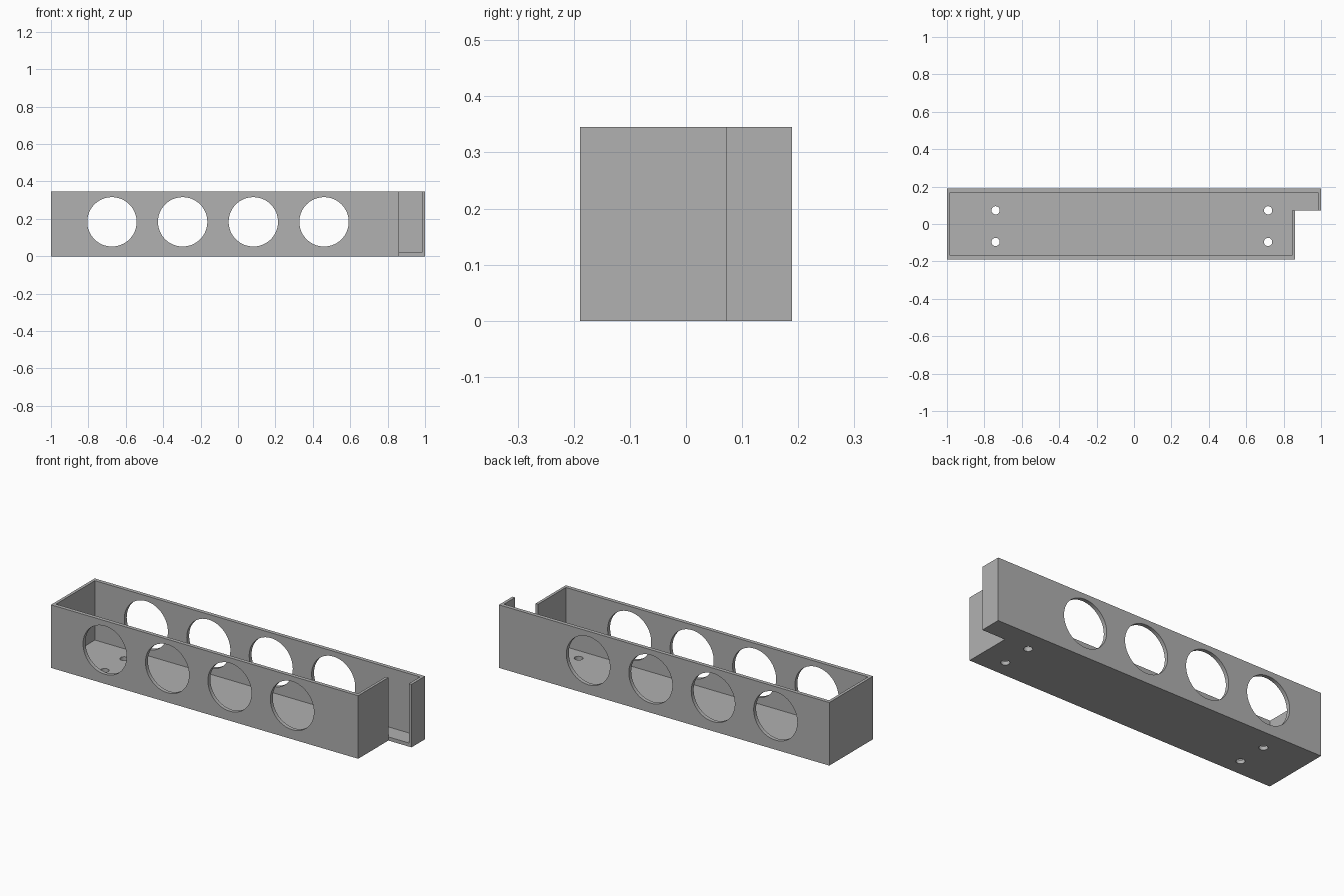
import bpy
import bmesh
from mathutils import Matrix

if "Cube" in bpy.data.objects:
    bpy.data.objects.remove(bpy.data.objects["Cube"], do_unlink=True)

HEIGHT, FLOOR = 0.345, 0.02
BACK, INNER_BACK = 0.189, 0.168      # outer and inner face of the long walls
STEP = 0.072                         # where the short arm begins in y
END, INNER_END = 1.0, 0.984          # outer and inner face of the end walls
SIDE, INNER_SIDE = 0.86, 0.845       # outer and inner face of the stepped wall

grey = bpy.data.materials.new("plain_grey")
grey.use_nodes = True
colour = (0.44, 0.44, 0.44, 1)
grey.diffuse_color = colour
grey.node_tree.nodes["Principled BSDF"].inputs["Base Color"].default_value = colour


def add_object(name, bm):
    bmesh.ops.recalc_face_normals(bm, faces=bm.faces)
    mesh = bpy.data.meshes.new(name)
    bm.to_mesh(mesh)
    bm.free()
    mesh.materials.append(grey)
    obj = bpy.data.objects.new(name, mesh)
    bpy.context.collection.objects.link(obj)
    return obj


def prism(name, outline, bottom, top):
    bm = bmesh.new()
    face = bm.faces.new([bm.verts.new((x, y, bottom)) for x, y in outline])
    new = bmesh.ops.extrude_face_region(bm, geom=[face])["geom"]
    moved = [g for g in new if isinstance(g, bmesh.types.BMVert)]
    bmesh.ops.translate(bm, verts=moved, vec=(0, 0, top - bottom))
    return add_object(name, bm)


def cylinders(name, centres, radius, depth, axis=None):
    bm = bmesh.new()
    for centre in centres:
        matrix = Matrix.Translation(centre)
        if axis:
            matrix = matrix @ Matrix.Rotation(1.5707963, 4, axis)
        bmesh.ops.create_cone(bm, cap_ends=True, segments=64, radius1=radius,
                              radius2=radius, depth=depth, matrix=matrix)
    return add_object(name, bm)


def cut(target, cutter):
    cutter.hide_render = True
    mod = target.modifiers.new("cut", "BOOLEAN")
    mod.operation, mod.solver, mod.object = "DIFFERENCE", "EXACT", cutter
    bpy.context.view_layer.objects.active = target
    bpy.ops.object.modifier_apply(modifier=mod.name)
    bpy.data.objects.remove(cutter, do_unlink=True)


# L-shaped open tray
tray = prism("tray", [(-END, -BACK), (SIDE, -BACK), (SIDE, STEP),
                      (END, STEP), (END, BACK), (-END, BACK)], 0, HEIGHT)

# Cavity, open at the top and at the front of the short arm
cut(tray, prism("cavity_cutter", [
    (-INNER_END, -INNER_BACK), (INNER_SIDE, -INNER_BACK), (INNER_SIDE, STEP),
    (SIDE, STEP), (SIDE, 0), (INNER_END, 0),
    (INNER_END, INNER_BACK), (-INNER_END, INNER_BACK)], FLOOR, HEIGHT + 0.1))

# Four large round openings through both long walls
cut(tray, cylinders("window_cutter", [(-0.674 + 0.378 * i, 0, 0.184) for i in range(4)],
                    0.132, 1, "X"))

# Four screw holes in the floor
cut(tray, cylinders("screw_hole_cutter",
                    [(x, y, 0) for x in (-0.74, 0.717) for y in (-0.096, 0.073)],
                    0.022, 0.1))

bpy.ops.object.select_all(action="DESELECT")
tray.select_set(True)
bpy.context.view_layer.objects.active = tray
bpy.ops.object.shade_smooth_by_angle()
